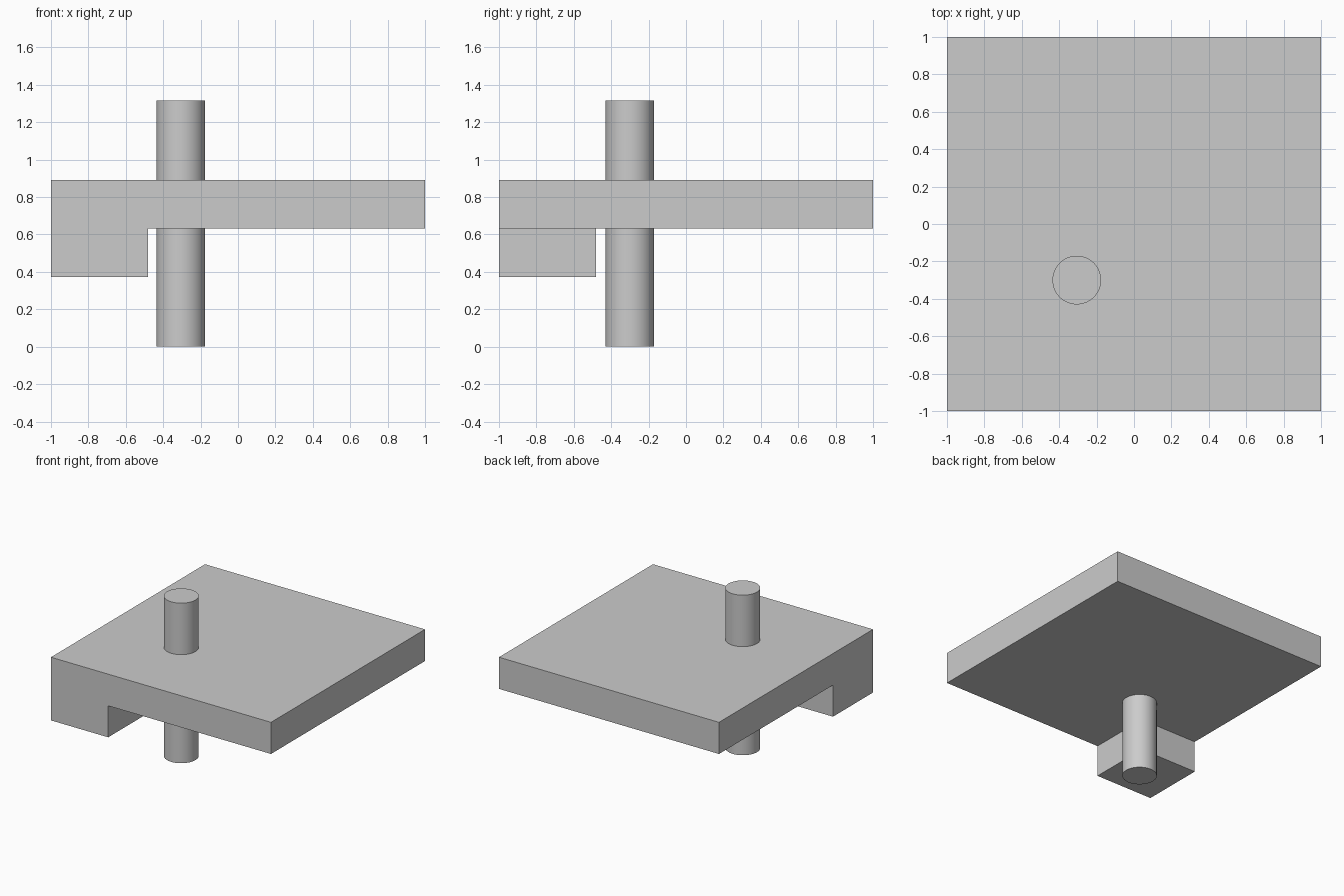
import bpy

if "Cube" in bpy.data.objects:
    bpy.data.objects.remove(bpy.data.objects["Cube"])

grey = bpy.data.materials.new("light_grey")
grey.diffuse_color = (0.6, 0.6, 0.6, 1)
grey.use_nodes = True
grey.node_tree.nodes["Principled BSDF"].inputs["Base Color"].default_value = grey.diffuse_color


def box(name, lo, hi):
    """Axis-aligned box between two corners."""
    centre = [(a + b) / 2 for a, b in zip(lo, hi)]
    bpy.ops.mesh.primitive_cube_add(size=1, location=centre)
    ob = bpy.context.object
    ob.name = name
    ob.scale = [b - a for a, b in zip(lo, hi)]
    bpy.ops.object.transform_apply(location=False, rotation=False, scale=True)
    ob.data.materials.append(grey)
    return ob


# Square slab with a block under its front left corner, joined as one solid
slab = box("slab", (-1, -1, 0.632), (1, 1, 0.892))
block = box("corner_block", (-1, -1, 0.373), (-0.48, -0.48, 0.632))
# Remove the hidden contact face of the block
top = [p for p in block.data.polygons if p.normal.z > 0.9][0].index
import bmesh
bm = bmesh.new()
bm.from_mesh(block.data)
bm.faces.ensure_lookup_table()
bmesh.ops.delete(bm, geom=[bm.faces[top]], context='FACES_ONLY')
bm.to_mesh(block.data)
bm.free()

# Round pin passing through the slab
bpy.ops.mesh.primitive_cylinder_add(vertices=64, radius=0.13, depth=1.315,
                                    location=(-0.306, -0.3, 0.6575))
pin = bpy.context.object
pin.name = "pin"
pin.data.materials.append(grey)
bpy.ops.object.shade_smooth_by_angle()
